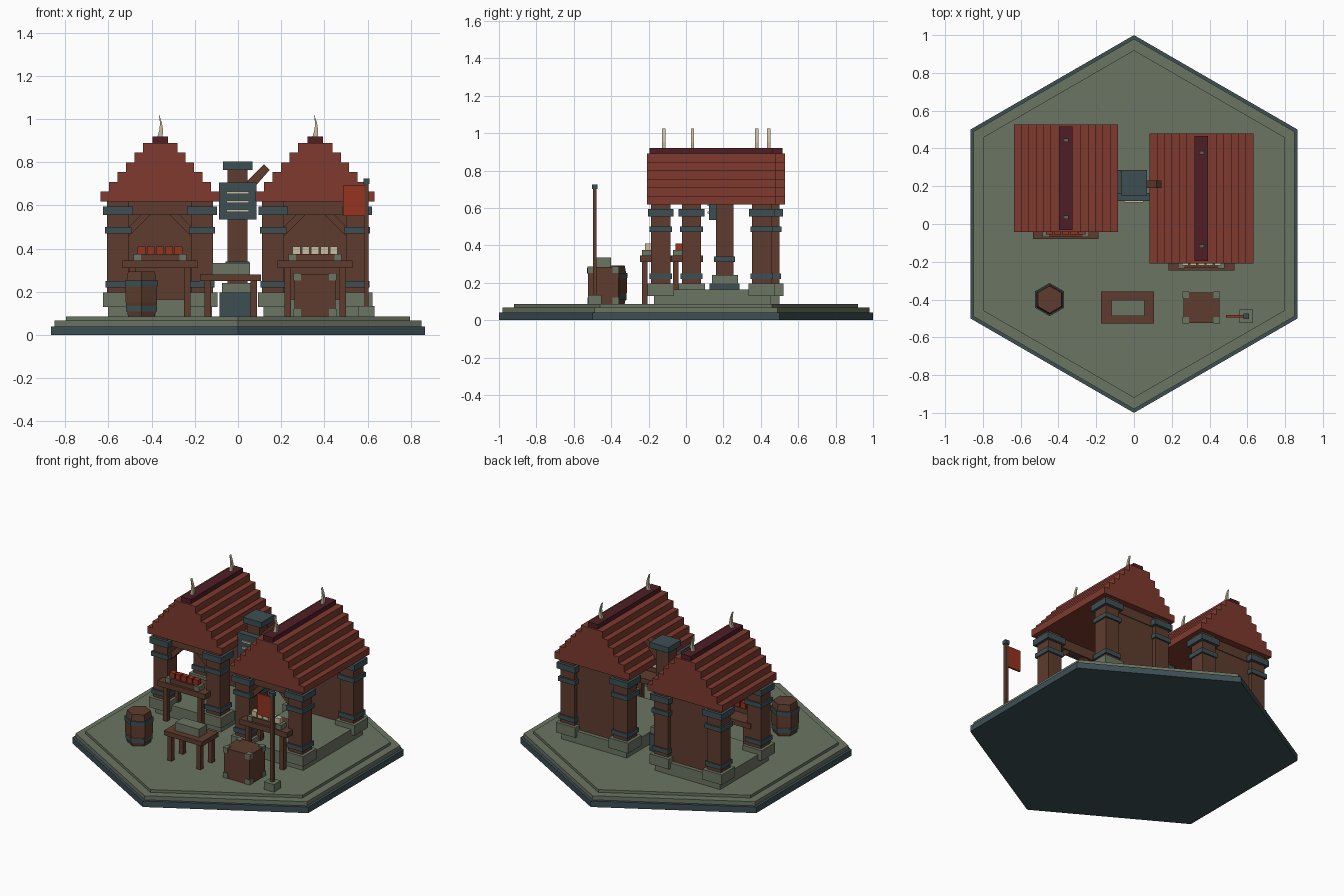
import bpy, bmesh, math
from mathutils import Matrix, Vector

if "Cube" in bpy.data.objects:
    bpy.data.objects.remove(bpy.data.objects["Cube"])


def srgb(h):
    c = [int(h[i:i + 2], 16) / 255 for i in (0, 2, 4)]
    return [x / 12.92 if x <= 0.04045 else ((x + 0.055) / 1.055) ** 2.4 for x in c] + [1]


MATS = {}
for name, code in {"stone": "6B7562", "slate": "3D4F54", "wood": "5E3C2E", "roof_red": "7E3A2E",
                   "ridge_maroon": "4E1E26", "bright_red": "96341F", "bone": "C8BEA0"}.items():
    MATS[name] = bpy.data.materials.new(name)
    MATS[name].diffuse_color = srgb(code)


def finish(name, bm, mat):
    bmesh.ops.recalc_face_normals(bm, faces=bm.faces)
    me = bpy.data.meshes.new(name)
    bm.to_mesh(me)
    bm.free()
    me.materials.append(MATS[mat])
    ob = bpy.data.objects.new(name, me)
    bpy.context.collection.objects.link(ob)
    return ob


def boxes(name, mat, items):
    """One object made of boxes given as (x0, x1, y0, y1, z0, z1)."""
    bm = bmesh.new()
    for x0, x1, y0, y1, z0, z1 in items:
        m = Matrix.Translation(((x0 + x1) / 2, (y0 + y1) / 2, (z0 + z1) / 2))
        bmesh.ops.create_cube(bm, size=1, matrix=m @ Matrix.Diagonal((x1 - x0, y1 - y0, z1 - z0, 1)))
    return finish(name, bm, mat)


def col(x, y, r, z0, z1):
    return (x - r, x + r, y - r, y + r, z0, z1)


def hexes(name, mat, x, y, rings):
    """Six-sided solid lofted through (radius, z) rings, corners on the y axis."""
    bm = bmesh.new()
    loops = []
    for r, z in rings:
        loops.append([bm.verts.new((x + r * math.sin(k * math.pi / 3), y + r * math.cos(k * math.pi / 3), z))
                      for k in range(6)])
    for a, b in zip(loops, loops[1:]):
        for k in range(6):
            bm.faces.new((a[k], a[(k + 1) % 6], b[(k + 1) % 6], b[k]))
    bm.faces.new(loops[0])
    bm.faces.new(loops[-1])
    return finish(name, bm, mat)


def prism(name, mat, pts, y0, y1):
    """Profile in x and z pushed along y."""
    bm = bmesh.new()
    f = bm.faces.new([bm.verts.new((x, y0, z)) for x, z in pts])
    ext = bmesh.ops.extrude_face_region(bm, geom=[f])
    bmesh.ops.translate(bm, vec=(0, y1 - y0, 0), verts=[v for v in ext["geom"] if isinstance(v, bmesh.types.BMVert)])
    return finish(name, bm, mat)


def table(name, x0, x1, y0, y1, z0, z1, inset):
    leg = 0.03
    parts = [(x0, x1, y0, y1, z0, z1)]
    for lx in (x0 + inset, x1 - inset - leg):
        for ly in (y0 + 0.01, y1 - 0.01 - leg):
            parts.append((lx, lx + leg, ly, ly + leg, G, z0))
    boxes(name, "wood", parts)


G = 0.085  # top of the platform

# Stepped hexagonal platform
hexes("platform_edge", "slate", 0, 0, [(1, 0), (1, 0.04)])
hexes("platform_slab", "stone", 0, 0, [(0.98, 0.04), (0.98, 0.067)])
hexes("platform_floor", "stone", 0, 0, [(0.92, 0.067), (0.92, G)])


def hut(side, cx, yf, yb, ry0, ry1, spikes, goods):
    posts = [(cx + s * 0.194, y) for s in (-1, 1) for y in (yf, yb)]
    # Footing, plinths, pillars and collars
    boxes(side + "_foundation", "stone", [(cx - 0.24, cx + 0.24, yf - 0.035, yb + 0.05, G, 0.165)])
    boxes(side + "_plinths", "stone", [col(x, y, 0.071, 0.13, 0.197) for x, y in posts])
    boxes(side + "_pillars", "wood", [col(x, y, 0.051, 0.165, 0.62) for x, y in posts])
    boxes(side + "_collars", "slate", [col(x, y, r, a, b) for x, y in posts for r, a, b in
                                       ((0.069, 0.555, 0.595), (0.061, 0.47, 0.5), (0.059, 0.22, 0.25))])
    # Back wall, lintels and corner braces
    boxes(side + "_back_wall", "wood", [(cx - 0.15, cx + 0.15, yb - 0.02, yb + 0.025, 0.16, 0.62)])
    boxes(side + "_lintels", "wood", [(cx - 0.15, cx + 0.15, y - 0.03, y + 0.03, 0.555, 0.62) for y in (yf, yb)])
    for s in (-1, 1):
        prism(side + "_brace", "wood", [(cx + s * 0.146, 0.455), (cx + s * 0.146, 0.5),
                                        (cx + s * 0.09, 0.556), (cx + s * 0.045, 0.556)], yf - 0.02, yf + 0.02)
    # Stepped roof as one profile
    step = (0.89 - 0.618) / 6
    right = []
    for i in range(6):
        w = 0.275 - 0.039 * i
        right += [(w, 0.618 + step * i), (w, 0.618 + step * (i + 1))]
    prism(side + "_roof", "roof_red", [(cx + x, z) for x, z in right] + [(cx - x, z) for x, z in right[::-1]],
          ry0, ry1)
    boxes(side + "_ridge", "ridge_maroon", [(cx - 0.036, cx + 0.036, ry0 + 0.012, ry1 - 0.012, 0.885, 0.92)])
    # Curved horns on the ridge
    horn = [(-0.012, 0.918), (0.012, 0.918), (0.014, 0.95), (0.008, 0.985), (-0.006, 1.025), (0, 0.98), (-0.003, 0.95)]
    for y in spikes:
        prism(side + "_horn", "bone", [(cx + x, z) for x, z in horn], y - 0.009, y + 0.009)
    # Market counter with a row of goods
    t0 = yf - 0.11
    table(side + "_counter", cx - 0.174, cx + 0.174, t0, t0 + 0.17, 0.31, 0.345, 0.032)
    boxes(side + "_tray", "wood", [(cx - 0.09, cx + 0.09, t0 + 0.015, t0 + 0.065, 0.345, 0.375)])
    boxes(side + "_tray_ends", "stone", [(cx + s * 0.106 - 0.017, cx + s * 0.106 + 0.017, t0 + 0.01, t0 + 0.07,
                                          0.345, 0.376) for s in (-1, 1)])
    boxes(side + "_goods", goods, [(cx + k * 0.043 - 0.018, cx + k * 0.043 + 0.018, t0 + 0.025, t0 + 0.06,
                                    0.375, 0.41) for k in range(-2, 3)])


hut("left_hut", -0.361, 0.03, 0.45, -0.043, 0.528, (0.035, 0.443), "bright_red")
hut("right_hut", 0.357, -0.135, 0.405, -0.208, 0.478, (-0.118, 0.378), "bone")

# Chimney between the huts
CY = 0.207
boxes("chimney_base", "slate", [(-0.085, 0.068, 0.125, 0.287, G, 0.197)])
boxes("chimney_footing", "stone", [(-0.075, 0.065, 0.14, 0.277, 0.197, 0.24)])
boxes("chimney_shaft", "wood", [col(-0.002, CY, 0.046, 0.24, 0.77)])
boxes("chimney_band", "slate", [col(-0.002, CY, 0.056, 0.31, 0.34)])
boxes("chimney_cap", "slate", [(-0.07, 0.068, 0.15, 0.285, 0.765, 0.803)])
boxes("vent_panel", "slate", [(-0.088, 0.086, 0.123, 0.165, 0.535, 0.706)])
boxes("vent_slats", "bone", [(-0.053, 0.05, 0.114, 0.125, z - 0.006, z + 0.006) for z in (0.575, 0.617, 0.659)])
prism("side_pipe", "wood", [(0.03, 0.7), (0.062, 0.668), (0.146, 0.764), (0.12, 0.79)], 0.19, 0.23)

# Workbench with a stone block
table("workbench", -0.175, 0.107, -0.528, -0.358, 0.25, 0.28, 0.02)
boxes("bench_block", "stone", [(-0.12, 0.055, -0.487, -0.402, 0.28, 0.334)])

# Hooped barrel
BX, BY = -0.447, -0.4
hexes("barrel", "wood", BX, BY, [(0.072, G), (0.084, 0.15), (0.084, 0.23), (0.072, 0.293)])
for z, r in ((0.108, 0.082), (0.225, 0.088)):
    hexes("barrel_hoop", "slate", BX, BY, [(r, z), (r, z + 0.027)])

# Crate with corner guards
X0, X1, Y0, Y1, Z0, Z1 = 0.262, 0.452, -0.523, -0.362, G, 0.283
boxes("crate", "wood", [(X0, X1, Y0, Y1, Z0, Z1)])
boxes("crate_corners", "stone", [col(x, y, 0.017, z - 0.017, z + 0.017) for x in (X0 + 0.013, X1 - 0.013)
                                 for y in (Y0 + 0.013, Y1 - 0.013) for z in (Z0 + 0.018, Z1 - 0.013)])

# Flag on a pole
FX, FY = 0.595, -0.488
boxes("flag_base", "stone", [col(FX, FY, 0.036, G, 0.135)])
boxes("flag_pole", "wood", [col(FX, FY, 0.01, 0.135, 0.7)])
boxes("pole_cap", "slate", [col(FX, FY, 0.015, 0.7, 0.725)])
boxes("flag_cloth", "bright_red", [(0.487, 0.586, FY - 0.006, FY + 0.006, 0.55, 0.692)])

for m in bpy.data.materials:
    if m.users and not m.is_grease_pencil:
        m.use_nodes = True
        m.node_tree.nodes["Principled BSDF"].inputs["Base Color"].default_value = m.diffuse_color
